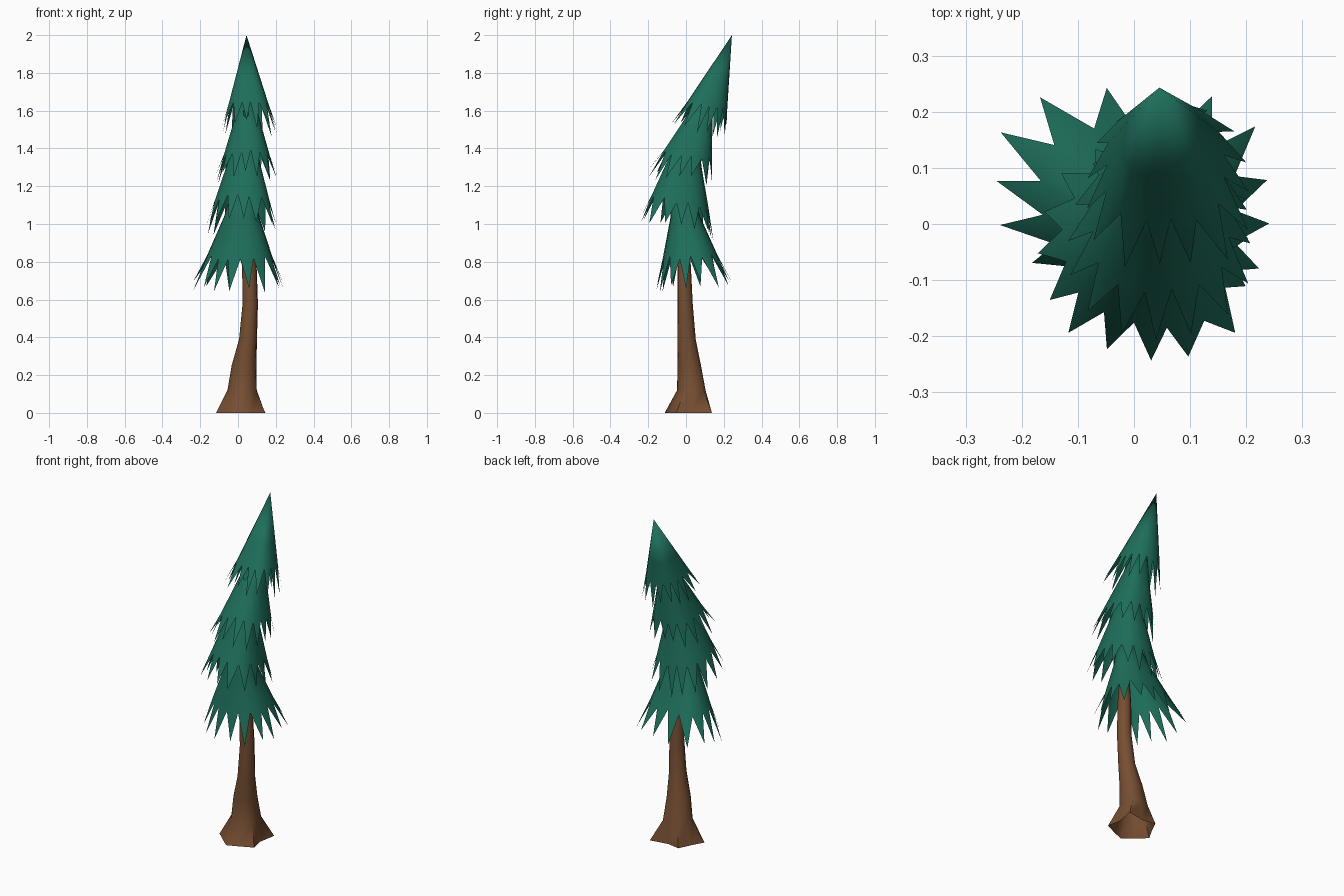
import bpy, math, random
from mathutils import Vector

random.seed(4)
cube = bpy.data.objects.get("Cube")
if cube:
    bpy.data.objects.remove(cube, do_unlink=True)


def make_material(name, rgb):
    mat = bpy.data.materials.new(name)
    mat.use_nodes = True
    mat.diffuse_color = (*rgb, 1)
    bsdf = mat.node_tree.nodes["Principled BSDF"]
    bsdf.inputs["Base Color"].default_value = (*rgb, 1)
    bsdf.inputs["Roughness"].default_value = 0.9
    return mat


def make_object(name, verts, faces, mat):
    mesh = bpy.data.meshes.new(name)
    mesh.from_pydata(verts, [], faces)
    mesh.materials.append(mat)
    obj = bpy.data.objects.new(name, mesh)
    bpy.context.collection.objects.link(obj)
    bpy.ops.object.select_all(action='DESELECT')
    obj.select_set(True)
    bpy.context.view_layer.objects.active = obj
    bpy.ops.object.shade_smooth_by_angle(angle=math.radians(60))


needles = make_material("needle green", (0.013, 0.155, 0.104))
bark = make_material("bark brown", (0.183, 0.077, 0.032))


def foliage_tier(name, apex, centre, radii, tip_z, tilt, notch, flare, count, phase, corners):
    """Open leaning cone, flared towards a hem cut into hanging points.
    corners: extra reach on each diagonal (back left, back right, front right, front left)."""
    apex, foot = Vector(apex), Vector((*centre, tip_z))
    step = 2 * math.pi / count

    def on_cone(angle, f, scale=1.0):
        c, s = math.cos(angle), math.sin(angle)
        quadrant = math.floor(angle / (math.pi / 2)) % 4
        r = scale * f ** flare * (1 + corners[quadrant] * math.sin(2 * angle) ** 2)
        return apex.lerp(foot, f) + Vector((radii[0] * r * c, radii[1] * r * s, tilt * f * s))

    verts, faces = [apex], []
    for i in range(count):
        angle = math.radians(phase) + i * step
        verts.append(on_cone(angle, 0.5))
        verts.append(on_cone(angle, notch + random.uniform(-0.015, 0.015)))
        tip = on_cone(angle + step * random.uniform(0.4, 0.6), 1, random.uniform(0.98, 1.04))
        tip.z += random.uniform(-0.025, 0.025)
        verts.append(tip)
    for i in range(count):
        mid, hem, tip = (1 + 3 * i + k for k in range(3))
        next_mid = 1 + 3 * ((i + 1) % count)
        faces += [(0, mid, next_mid), (mid, hem, next_mid + 1, next_mid),
                  (hem, tip, next_mid + 1)]
    make_object(name, verts, faces, needles)


# Foliage, from the lowest tier to the crown
foliage_tier("lower_foliage", (0.04, -0.05, 1.4), (0.0, 0.04), (0.24, 0.2),
             0.67, 0.015, 0.79, 1.35, 16, -66, (0.1, 0.16, -0.07, 0.08))
foliage_tier("middle_foliage", (0.045, 0.035, 1.65), (0.012, -0.045), (0.187, 0.192),
             0.98, -0.05, 0.8, 1.1, 16, -75, (0.1, 0.0, 0.0, 0.2))
foliage_tier("upper_foliage", (0.05, 0.15, 1.8), (0.045, -0.033), (0.158, 0.168),
             1.24, -0.025, 0.78, 1.05, 16, -80, (0.14, 0.09, 0.06, 0.1))
foliage_tier("crown_foliage", (0.045, 0.243, 2.0), (0.06, 0.07), (0.14, 0.14),
             1.50, -0.03, 0.75, 1.0, 16, -85, (0.05, 0.05, 0.2, 0.2))

# Trunk rings: centre x, centre y, z, radius x, radius y, root strength
rings = [(0.02, 0.012, 0.0, 0.13, 0.13, 1.0),
         (0.025, 0.03, 0.12, 0.08, 0.079, 0.35),
         (0.033, 0.018, 0.25, 0.067, 0.064, 0.15),
         (0.053, 0.003, 0.39, 0.048, 0.049, 0.0),
         (0.065, -0.005, 0.58, 0.041, 0.041, 0.0),
         (0.06, -0.01, 0.78, 0.039, 0.036, 0.0),
         (0.05, -0.02, 1.0, 0.025, 0.025, 0.0)]
roots = (0.36, 0.04, 0.06, -0.03, 0.06)  # extra reach of the five roots
SIDES = 10
verts, faces = [], []
for x, y, z, rx, ry, strength in rings:
    for i in range(SIDES):
        a = math.radians(45) + 2 * math.pi * i / SIDES
        r = 1 + strength * (-0.17 if i % 2 else roots[i // 2])
        verts.append((x + rx * r * math.cos(a), y + ry * r * math.sin(a), z))
for k in range(len(rings) - 1):
    for i in range(SIDES):
        j, base = (i + 1) % SIDES, k * SIDES
        faces.append((base + i, base + j, base + SIDES + j, base + SIDES + i))
make_object("trunk", verts, faces, bark)
